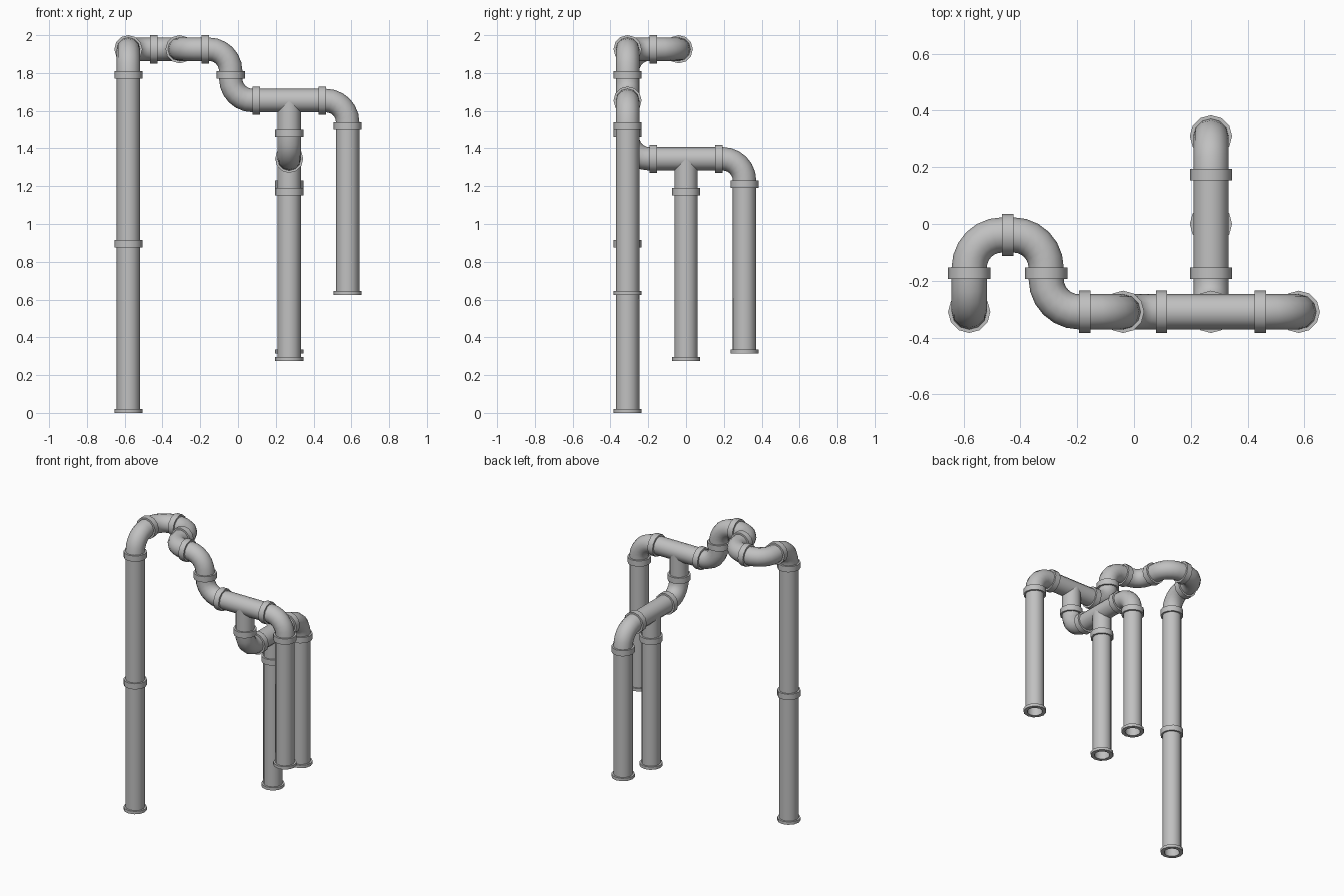
import bpy, bmesh, math
from mathutils import Vector

# Remove the default object
cube = bpy.data.objects.get("Cube")
if cube:
    bpy.data.objects.remove(cube, do_unlink=True)

SIDES = 12
PIPE_R, BORE_R, FLANGE_R = 0.062, 0.05, 0.0745
FLANGE_T = 0.02        # each end carries half of a joint collar
LEG = 0.1355           # elbow, from end to corner
TEE = 0.174            # tee, from end to centre
LENGTH = 0.895         # long straight pipe
X, Y, Z = Vector((1, 0, 0)), Vector((0, 1, 0)), Vector((0, 0, 1))

# Single grey material
grey = bpy.data.materials.new("pipe_grey")
grey.use_nodes = True
colour = (0.53, 0.53, 0.53, 1)
grey.diffuse_color = colour
grey.node_tree.nodes["Principled BSDF"].inputs["Base Color"].default_value = colour


def hollow_sweep(name, path, normal, start_flange=True):
    """Sweep a hollow pipe with end collars along (point, tangent) stations."""
    (p0, t0), (p1, t1) = path[0], path[-1]
    stations = []
    if start_flange:
        stations += [(p0, t0, FLANGE_R), (p0 + t0 * FLANGE_T, t0, FLANGE_R),
                     (p0 + t0 * FLANGE_T, t0, PIPE_R)]
    else:
        stations.append((p0, t0, PIPE_R))
    stations += [(p, t, PIPE_R) for p, t in path[1:-1]]
    neck = p1 - t1 * FLANGE_T
    stations += [(neck, t1, PIPE_R), (neck, t1, FLANGE_R), (p1, t1, FLANGE_R)]
    stations += [(p, t, BORE_R) for p, t in reversed(path)]

    bm = bmesh.new()
    rings = []
    for p, t, r in stations:
        side = t.cross(normal)
        angles = [math.tau * i / SIDES for i in range(SIDES)]
        rings.append([bm.verts.new(p + (normal * math.cos(a) + side * math.sin(a)) * r)
                      for a in angles])
    for a, b in zip(rings, rings[1:] + rings[:1]):
        for i in range(SIDES):
            j = (i + 1) % SIDES
            bm.faces.new((a[i], a[j], b[j], b[i]))
    bmesh.ops.recalc_face_normals(bm, faces=bm.faces)
    mesh = bpy.data.meshes.new(name)
    bm.to_mesh(mesh)
    bm.free()
    mesh.materials.append(grey)
    obj = bpy.data.objects.new(name, mesh)
    bpy.context.collection.objects.link(obj)
    bpy.ops.object.select_all(action="DESELECT")
    obj.select_set(True)
    bpy.context.view_layer.objects.active = obj
    bpy.ops.object.shade_smooth_by_angle(angle=math.radians(40))


def straight(name, start, d, length=LENGTH, start_flange=True):
    end = start + d * length
    normal = X if abs(d.x) < 0.5 else Y
    hollow_sweep(name, [(start, d), (end, d)], normal, start_flange)
    return end


def elbow(name, start, d_in, d_out, steps=6):
    radius = LEG - FLANGE_T
    centre = start + d_in * FLANGE_T + d_out * radius
    end = start + (d_in + d_out) * LEG
    path = [(start, d_in)]
    for i in range(1, steps):
        a = math.pi / 2 * i / steps
        c, s = math.cos(a), math.sin(a)
        path.append((centre + (d_in * s - d_out * c) * radius, d_in * c + d_out * s))
    path.append((end, d_out))
    hollow_sweep(name, path, d_in.cross(d_out))
    return end


def tee(name, start, d, branch):
    """Returns the far end of the run and the end of the branch."""
    end = straight(name + "_run", start, d, TEE * 2)
    out = straight(name + "_branch", start + d * TEE, branch, TEE, False)
    return end, out


# Tall pipe on the right, rising from the ground
p = Vector((-3 * LEG - TEE, -LEG - TEE, 0))
p = straight("tall_pipe_lower", p, Z)
p = straight("tall_pipe_upper", p, Z)

# Chain of elbows winding over the top and stepping down
turns = [Z, Y, X, -Y, X, -Z, X]
for i, (a, b) in enumerate(zip(turns, turns[1:])):
    p = elbow(f"top_elbow_{i + 1}", p, a, b)

# Front tee, then the left drop pipe
p, branch = tee("front_tee", p, X, -Z)
p = elbow("left_elbow", p, X, -Z)
straight("left_drop_pipe", p, -Z)

# Branch turning backward, with two more drop pipes
p = elbow("branch_elbow", branch, -Z, Y)
p, branch = tee("back_tee", p, Y, -Z)
straight("middle_drop_pipe", branch, -Z)
p = elbow("back_elbow", p, Y, -Z)
straight("back_drop_pipe", p, -Z)
